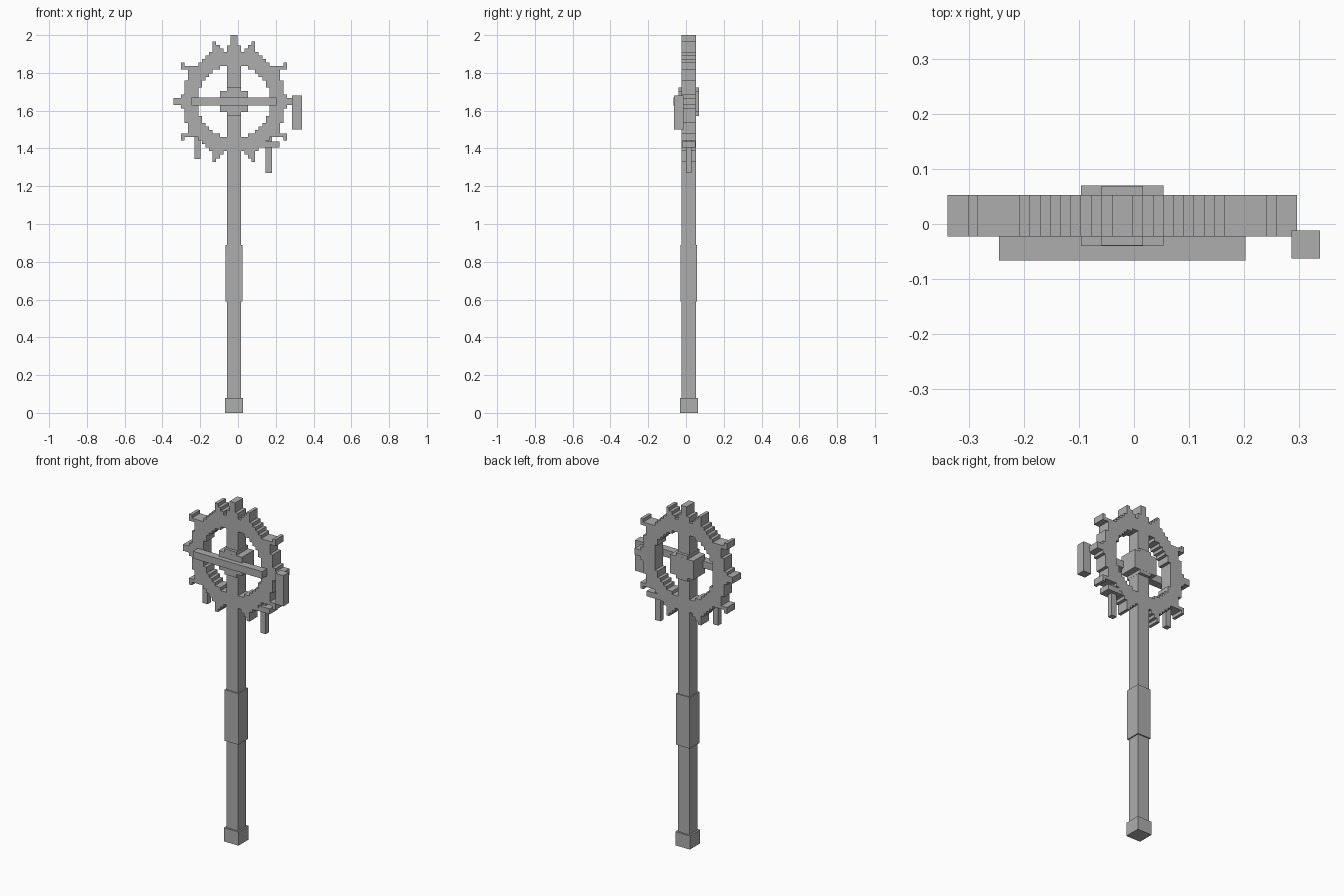
import bpy, bmesh

if "Cube" in bpy.data.objects:
    bpy.data.objects.remove(bpy.data.objects["Cube"])

CX, CY, CZ = -0.0215, 0.015, 1.648   # centre of the gear head
S = 0.01875                          # block step of the stepped ring

grey = bpy.data.materials.new("plain_grey")
grey.diffuse_color = (0.42, 0.42, 0.42, 1)
grey.use_nodes = True
grey.node_tree.nodes["Principled BSDF"].inputs["Base Color"].default_value = grey.diffuse_color


def finish(name, bm):
    bmesh.ops.recalc_face_normals(bm, faces=bm.faces[:])
    me = bpy.data.meshes.new(name)
    bm.to_mesh(me)
    bm.free()
    me.materials.append(grey)
    ob = bpy.data.objects.new(name, me)
    bpy.context.collection.objects.link(ob)
    return ob


def box(name, x0, x1, y0, y1, z0, z1):
    bm = bmesh.new()
    bmesh.ops.create_cube(bm, size=1)
    for v in bm.verts:
        v.co.x = x1 if v.co.x > 0 else x0
        v.co.y = y1 if v.co.y > 0 else y0
        v.co.z = z1 if v.co.z > 0 else z0
    return finish(name, bm)


def post(name, w, z0, z1, d=None):
    d = d or w
    return box(name, CX - w / 2, CX + w / 2, CY - d / 2, CY + d / 2, z0, z1)


# Shaft, foot, grip and the finial on top
post("foot_cap", 0.095, 0, 0.08)
post("shaft", 0.075, 0.08, 1.944)
post("grip", 0.089, 0.59, 0.89)
post("finial", 0.0375, 1.944, 2.0, 0.075)

# Stepped gear ring: one quadrant of (start, end) block runs per row, mirrored
rows = [[(10, 17)], [(10, 15)], [(10, 14)], [(10, 14)], [(9, 14)], [(9, 14)],
        [(8, 13)], [(7, 13)], [(6, 13)], [(4, 15)], [(0, 10), (14, 15)],
        [(0, 9)], [(0, 8)], [(0, 7)], [(3, 6)], [(4, 6)], [(5, 6)]]
bm = bmesh.new()
verts = {}


def corner(i, j):
    if (i, j) not in verts:
        verts[i, j] = bm.verts.new((CX + i * S, CY - 0.0375, CZ + j * S))
    return verts[i, j]


for j, runs in enumerate(rows):
    for a, b in runs:
        for i in range(a, b):
            for ii in (i, -i - 1):
                for jj in (j, -j - 1):
                    bm.faces.new([corner(ii, jj), corner(ii + 1, jj),
                                  corner(ii + 1, jj + 1), corner(ii, jj + 1)])
ext = bmesh.ops.extrude_face_region(bm, geom=bm.faces[:], use_keep_orig=True)
for v in ext["geom"]:
    if isinstance(v, bmesh.types.BMVert):
        v.co.y += 0.075
finish("gear_ring", bm)

# Hub made of two crossing blocks, and the bar in front of it
post("hub_wide", 0.15, CZ - 0.055, CZ + 0.055, 0.11)
post("hub_tall", 0.076, CZ - 0.075, CZ + 0.075, 0.109)
box("cross_bar", CX - 0.225, CX + 0.225, -0.067, -0.022, CZ - 0.021, CZ + 0.021)

# Hanging pieces
box("side_charm", 0.287, 0.339, -0.063, -0.012, 1.50, 1.68)
box("left_pendant", -0.23, -0.198, 0.0, 0.03, 1.345, 1.50)
box("right_pendant", 0.145, 0.18, 0.0, 0.03, 1.27, 1.46)
box("right_pendant_mount", 0.128, 0.22, -0.02, 0.05, 1.405, 1.437)
